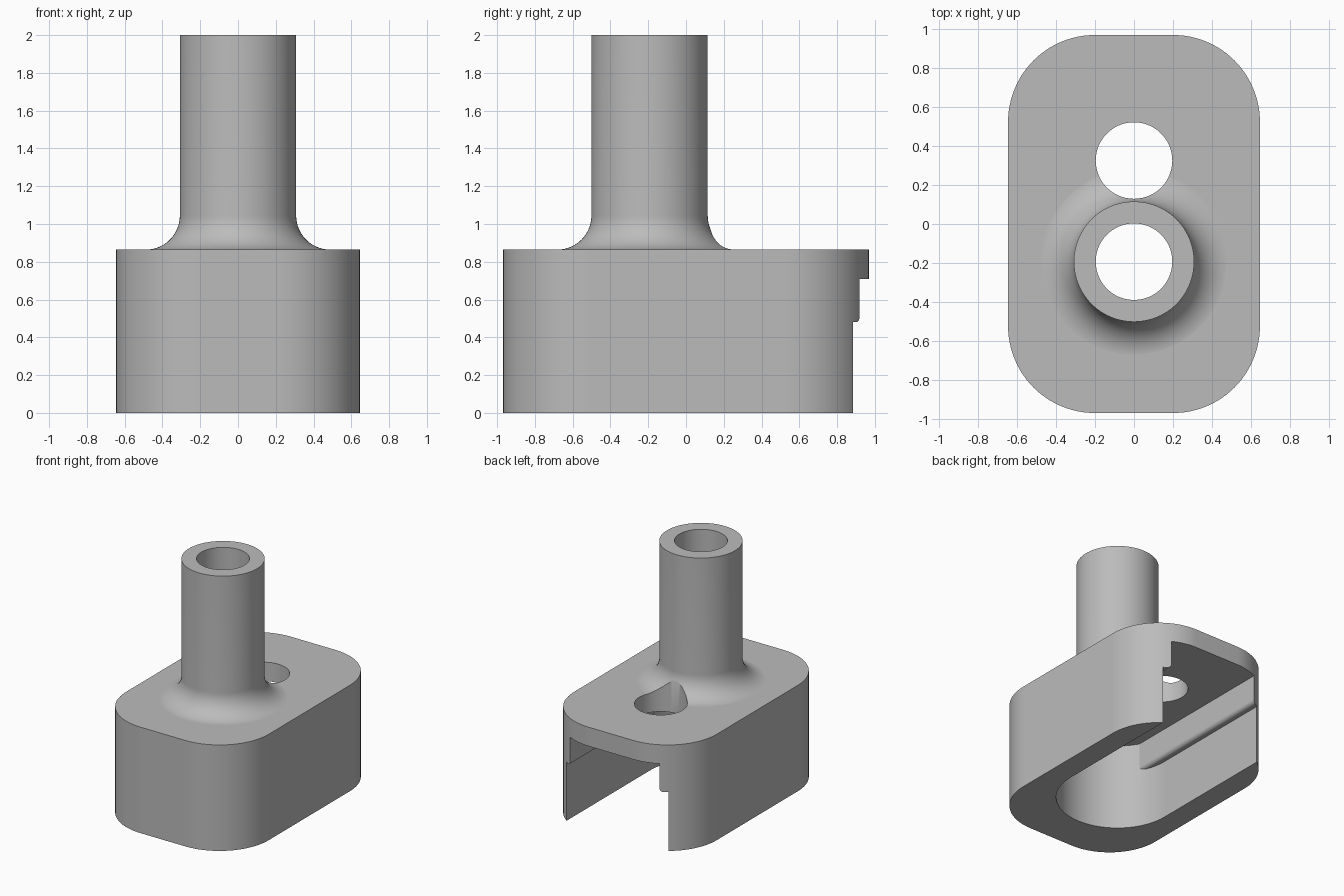
import bpy, bmesh, math

if "Cube" in bpy.data.objects:
    bpy.data.objects.remove(bpy.data.objects["Cube"], do_unlink=True)

POST_Y, HOLE_Y = -0.193, 0.325      # centres of the post and of the second hole
POST_R, HOLE_R, FILLET = 0.308, 0.196, 0.18
TOP, CEILING, RAIL_Z = 0.865, 0.71, 0.48
HALF_X, HALF_Y, CORNER = 0.645, 0.968, 0.445
SLOT, RAIL_X = 0.46, 0.403


def arc(cx, cy, r, a0, a1, n):
    steps = [math.radians(a0 + (a1 - a0) * i / n) for i in range(n + 1)]
    return [(cx + r * math.cos(a), cy + r * math.sin(a)) for a in steps]


def finish(name, bm):
    bmesh.ops.recalc_face_normals(bm, faces=bm.faces)
    mesh = bpy.data.meshes.new(name)
    bm.to_mesh(mesh)
    bm.free()
    obj = bpy.data.objects.new(name, mesh)
    bpy.context.collection.objects.link(obj)
    return obj


def prism(name, outline, start, end, axis="z"):
    """Extrude a 2D outline along z (outline is x, y) or along y (outline is x, z)."""
    bm = bmesh.new()
    place = (lambda a, b: (a, b, start)) if axis == "z" else (lambda a, b: (a, start, b))
    face = bm.faces.new([bm.verts.new(place(a, b)) for a, b in outline])
    new = bmesh.ops.extrude_face_region(bm, geom=[face])["geom"]
    shift = (0, 0, end - start) if axis == "z" else (0, end - start, 0)
    bmesh.ops.translate(bm, vec=shift, verts=[v for v in new if isinstance(v, bmesh.types.BMVert)])
    return finish(name, bm)


def lathe(name, profile, y, steps=96):
    """Turn an (r, z) profile that begins and ends on the axis."""
    bm = bmesh.new()
    verts = [bm.verts.new((r, y, z)) for r, z in profile]
    edges = [bm.edges.new(pair) for pair in zip(verts, verts[1:])]
    bmesh.ops.spin(bm, geom=verts + edges, cent=(0, y, 0), axis=(0, 0, 1),
                   angle=math.tau, steps=steps, use_duplicate=False)
    bmesh.ops.remove_doubles(bm, verts=bm.verts, dist=1e-5)
    return finish(name, bm)


def combine(target, tool, operation):
    """Apply a boolean and discard the tool."""
    mod = target.modifiers.new(operation, "BOOLEAN")
    mod.operation, mod.object, mod.solver = operation, tool, "EXACT"
    bpy.context.view_layer.objects.active = target
    bpy.ops.object.modifier_apply(modifier=mod.name)
    bpy.data.objects.remove(tool, do_unlink=True)


# Housing block with rounded corners
cx, cy = HALF_X - CORNER, HALF_Y - CORNER
outline = []
for sx, sy, a in ((1, 1, 0), (-1, 1, 90), (-1, -1, 180), (1, -1, 270)):
    outline += arc(sx * cx, sy * cy, CORNER, a, a + 90, 24)
housing = prism("post_housing", outline, 0, TOP)

# Round post with a flared foot
foot = arc(POST_R + FILLET, TOP + FILLET - 0.0005, FILLET, 270, 180, 20)
profile = [(0, 0.78), (POST_R + FILLET, 0.78)] + foot + [(POST_R, 2), (0, 2)]
combine(housing, lathe("post", profile, POST_Y), "UNION")

# Underside slot, open at the back, with a straight rounded rail along each wall
u_shape = [(SLOT, 1.2), (-SLOT, 1.2)] + arc(0, POST_Y, SLOT, 180, 360, 64)
slot = prism("slot_cutter", u_shape, -0.1, CEILING)
ROUND = 0.03
for side in (-1, 1):
    section = [(0.6, CEILING + 0.1), (RAIL_X, CEILING + 0.1)]
    section += arc(RAIL_X + ROUND, RAIL_Z + ROUND, ROUND, 180, 270, 8) + [(0.6, RAIL_Z)]
    rail = prism("rail", [(side * x, z) for x, z in section], -1, 1.4, "y")
    combine(slot, rail, "DIFFERENCE")
combine(housing, slot, "DIFFERENCE")

# Bore through the post and the second hole behind it
for y in (POST_Y, HOLE_Y):
    drill = prism("drill", arc(0, y, HOLE_R, 0, 354, 59), 0.6, 2.2)
    combine(housing, drill, "DIFFERENCE")

# Grey material
grey = bpy.data.materials.new("plain_grey")
grey.use_nodes = True
colour = (0.5, 0.5, 0.5, 1)
grey.diffuse_color = colour
grey.node_tree.nodes["Principled BSDF"].inputs["Base Color"].default_value = colour
housing.data.materials.clear()
housing.data.materials.append(grey)

# Smooth curved walls, flat planar faces
for obj in bpy.context.selected_objects:
    obj.select_set(False)
housing.select_set(True)
bpy.context.view_layer.objects.active = housing
bpy.ops.object.shade_smooth_by_angle(angle=math.radians(30))
for poly in housing.data.polygons:
    poly.material_index = 0
    if abs(poly.normal.z) > 0.9995 or poly.area > 0.15:
        poly.use_smooth = False
